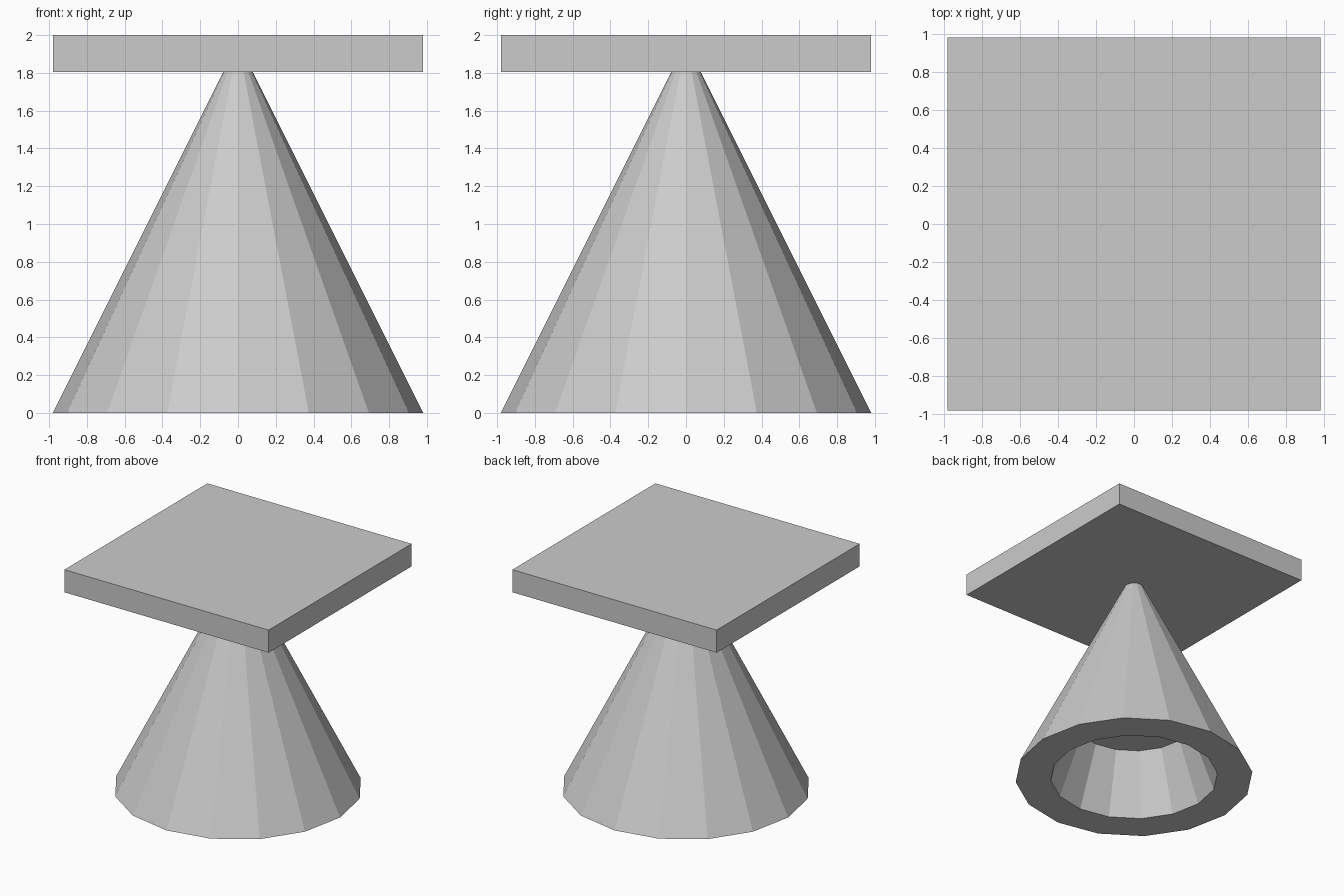
import bpy, bmesh, math

cube = bpy.data.objects.get("Cube")
if cube:
    bpy.data.objects.remove(cube, do_unlink=True)

SIDES = 16

grey = bpy.data.materials.new("plain_grey")
grey.use_nodes = True
colour = (0.6, 0.6, 0.6, 1)
grey.diffuse_color = colour
grey.node_tree.nodes["Principled BSDF"].inputs["Base Color"].default_value = colour


def finish(name, bm):
    bmesh.ops.recalc_face_normals(bm, faces=bm.faces)
    mesh = bpy.data.meshes.new(name)
    bm.to_mesh(mesh)
    bm.free()
    mesh.materials.append(grey)
    obj = bpy.data.objects.new(name, mesh)
    bpy.context.collection.objects.link(obj)
    return obj


def ring(bm, radius, z):
    step = math.tau / SIDES
    return [bm.verts.new((radius * math.cos(i * step), radius * math.sin(i * step), z))
            for i in range(SIDES)]


def bridge(bm, a, b):
    for i in range(SIDES):
        j = (i + 1) % SIDES
        bm.faces.new((a[i], a[j], b[j], b[i]))


# Faceted cone base: tip buried in the slab, tapered recess underneath
bm = bmesh.new()
tip = bm.verts.new((0, 0, 1.96))
outer = ring(bm, 0.98, 0)
rim = ring(bm, 0.69, 0)
ceiling = ring(bm, 0.49, 0.53)
for i in range(SIDES):
    bm.faces.new((outer[i], outer[(i + 1) % SIDES], tip))
bridge(bm, outer, rim)
bridge(bm, rim, ceiling)
bm.faces.new(ceiling)
finish("cone_base", bm)

# Square slab on top
bm = bmesh.new()
bmesh.ops.create_cube(bm, size=1)
bmesh.ops.scale(bm, vec=(1.96, 1.96, 0.196), verts=bm.verts)
bmesh.ops.translate(bm, vec=(0, 0, 1.902), verts=bm.verts)
finish("top_slab", bm)
